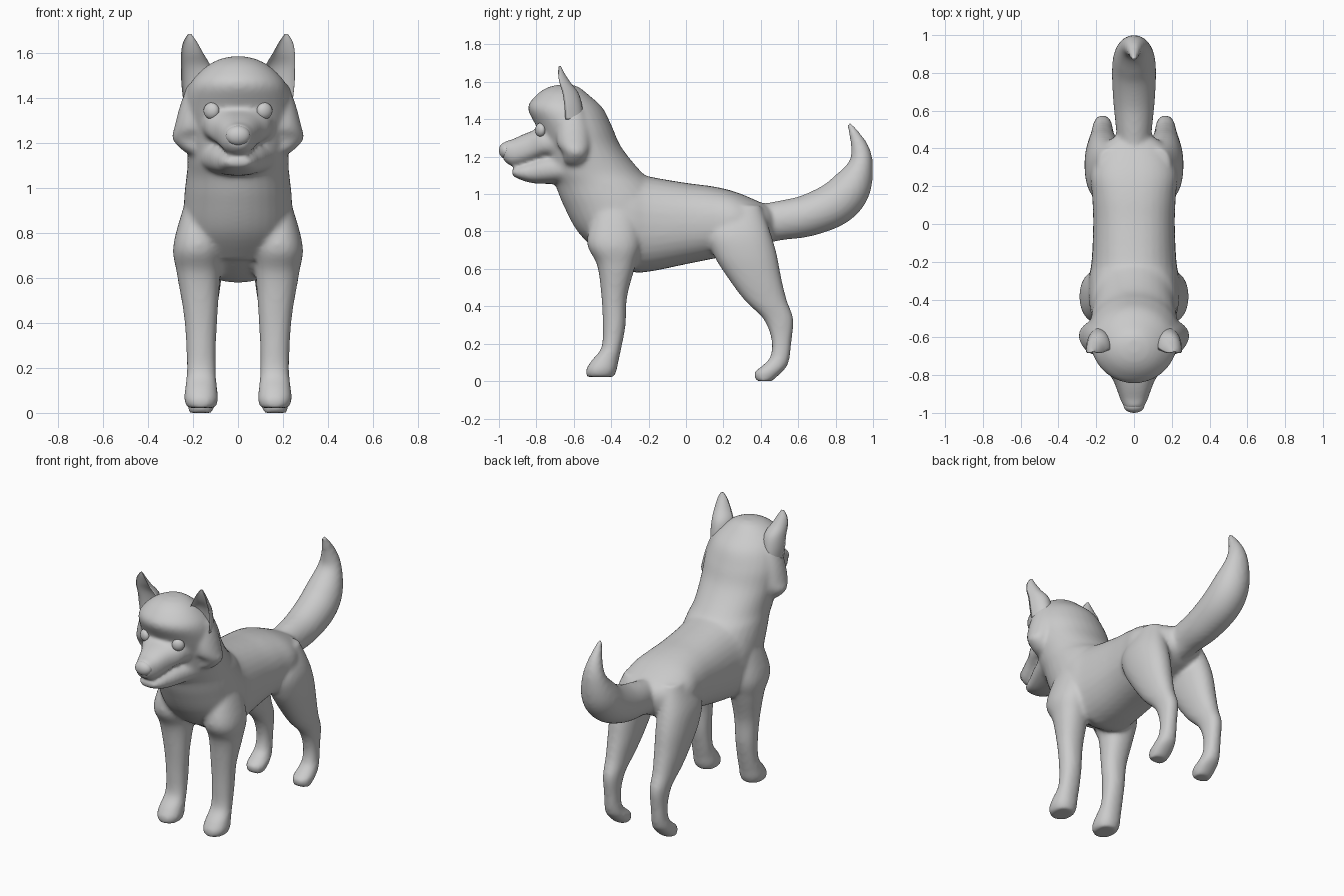
import bpy, bmesh, math
from mathutils import Vector

N = 32  # points per cross-section


def spline(rows, steps=5):
    """Smooth Catmull-Rom interpolation through rows of numbers."""
    out = []
    for i in range(len(rows) - 1):
        a, b, c, d = (rows[max(0, min(len(rows) - 1, i + k))] for k in (-1, 0, 1, 2))
        for s in range(steps):
            t = s / steps
            out.append([0.5 * (2*q + (r - p)*t + (2*p - 5*q + 4*r - w)*t*t
                               + (3*q - p - 3*r + w)*t**3)
                        for p, q, r, w in zip(a, b, c, d)])
    return out + [list(rows[-1])]


def loft(bm, rings, power=2.0, side=1, dish=False):
    """Skin a closed shell over rings of (centre, u radius, v radius)."""
    loops = []
    for c, u, v in rings:
        loop = []
        for k in range(N):
            a = 2 * math.pi * k / N
            cu, sv = (math.copysign(abs(f) ** (2 / power), f) for f in (math.cos(a), math.sin(a)))
            if dish and sv < 0:
                sv *= -0.45
            p = c + u * cu + v * sv
            loop.append(bm.verts.new((p.x * side, p.y, p.z)))
        loops.append(loop)
    faces = [bm.faces.new(loops[0]), bm.faces.new(loops[-1])]
    for l, m in zip(loops, loops[1:]):
        for k in range(N):
            j = (k + 1) % N
            faces.append(bm.faces.new((l[k], l[j], m[j], m[k])))
    bmesh.ops.recalc_face_normals(bm, faces=faces)


def upright(rows):
    """Rows of z, x0, x1, y0, y1: horizontal sections."""
    return [(Vector(((a + b) / 2, (c + d) / 2, z)), Vector(((b - a) / 2, 0, 0)),
             Vector((0, (d - c) / 2, 0))) for z, a, b, c, d in spline(rows)]


def lengthwise(rows):
    """Rows of y, z low, z high, half width: sections across the body."""
    return [(Vector((0, y, (a + b) / 2)), Vector((w, 0, 0)), Vector((0, 0, (b - a) / 2)))
            for y, a, b, w in spline(rows)]


def along(rows):
    """Rows of y, z, half width, radius: sections square to a bent path."""
    r = spline(rows)
    out = []
    for i, (y, z, w, h) in enumerate(r):
        p, q = r[max(i - 1, 0)], r[min(i + 1, len(r) - 1)]
        t = Vector((0, q[0] - p[0], q[1] - p[1])).normalized()
        out.append((Vector((0, y, z)), Vector((w, 0, 0)), Vector((0, -t.z, t.y)) * h))
    return out


def finish(bm, name):
    for f in bm.faces:
        f.smooth = True
    me = bpy.data.meshes.new(name)
    bm.to_mesh(me)
    bm.free()
    ob = bpy.data.objects.new(name, me)
    bpy.context.collection.objects.link(ob)
    return ob


bm = bmesh.new()

# Trunk
loft(bm, lengthwise([(-.55, .85, 1.15, .17), (-.45, .70, 1.2, .23), (-.3, .59, 1.13, .24),
                     (-.2, .585, 1.095, .225), (0, .625, 1.06, .216), (.15, .655, 1.04, .222),
                     (.27, .68, 1.01, .23), (.4, .72, .955, .18), (.47, .77, .92, .09)]), 2.3)

# Chest, neck and skull
loft(bm, upright([(.68, -.17, .17, -.46, -.2), (.8, -.235, .235, -.58, -.1),
                  (.95, -.24, .24, -.66, -.1), (1.05, -.23, .23, -.70, -.16),
                  (1.12, -.225, .225, -.74, -.24), (1.25, -.235, .235, -.76, -.345),
                  (1.36, -.24, .24, -.80, -.395), (1.46, -.215, .215, -.845, -.445),
                  (1.53, -.155, .155, -.80, -.52), (1.57, -.09, .09, -.74, -.57),
                  (1.585, -.03, .03, -.68, -.61)]))

# Upper muzzle, overhanging the lower jaw so the mouth line shows
loft(bm, lengthwise([(-.68, 1.19, 1.36, .17), (-.77, 1.19, 1.355, .145), (-.83, 1.17, 1.335, .11),
                     (-.88, 1.155, 1.315, .09), (-.93, 1.15, 1.292, .072),
                     (-.965, 1.17, 1.283, .055), (-.98, 1.19, 1.27, .04)]), 2.4)
loft(bm, lengthwise([(-.66, 1.055, 1.22, .17), (-.77, 1.055, 1.2, .125), (-.83, 1.06, 1.175, .098),
                     (-.88, 1.075, 1.155, .08), (-.915, 1.09, 1.14, .06),
                     (-.93, 1.10, 1.13, .04)]), 2.4)

# Tail
loft(bm, along([(.34, .85, .08, .09), (.42, .845, .088, .105), (.5, .858, .095, .105),
                (.65, .885, .11, .112), (.80, .95, .117, .118), (.885, 1.04, .108, .107),
                (.935, 1.16, .075, .066), (.925, 1.26, .045, .045), (.87, 1.38, .012, .012)]))

for s in (1, -1):
    # Front leg
    loft(bm, upright([(.97, .09, .225, -.47, -.27), (.75, .07, .287, -.53, -.24),
                      (.62, .078, .272, -.475, -.27), (.45, .09, .243, -.452, -.315),
                      (.30, .098, .23, -.445, -.323), (.18, .098, .228, -.452, -.345),
                      (.11, .093, .235, -.505, -.36), (.06, .088, .24, -.535, -.37),
                      (.022, .10, .225, -.53, -.385)]), 2.2, s)
    # Hind leg
    loft(bm, upright([(.94, .06, .19, .22, .4), (.80, .06, .25, .12, .45),
                      (.68, .065, .262, .145, .485), (.55, .08, .252, .225, .51),
                      (.43, .1, .235, .315, .54), (.33, .113, .22, .415, .575),
                      (.22, .12, .213, .457, .565), (.13, .118, .216, .45, .555),
                      (.08, .108, .224, .405, .54), (.045, .103, .227, .365, .51),
                      (0, .113, .217, .375, .46)]), 2.2, s)
    # Cheek ruff
    loft(bm, upright([(1.46, .13, .225, -.67, -.55), (1.36, .13, .26, -.69, -.52),
                      (1.27, .13, .283, -.69, -.51), (1.22, .13, .293, -.66, -.52),
                      (1.17, .13, .25, -.65, -.53), (1.14, .13, .2, -.62, -.55)]), 2, s)

# Fuse everything into one smooth skin
body = finish(bm, "dog_body")
m = body.modifiers.new("fuse", 'REMESH')
m.mode = 'VOXEL'
m.voxel_size = .012
m.use_smooth_shade = True
m = body.modifiers.new("soften", 'SMOOTH')
m.factor = .5
m.iterations = 9

for s, label in ((1, "left"), (-1, "right")):
    # Dished ear
    bm = bmesh.new()
    loft(bm, upright([(1.40, .14, .245, -.74, -.55), (1.47, .12, .252, -.745, -.555),
                      (1.54, .122, .253, -.745, -.575), (1.60, .155, .253, -.735, -.62),
                      (1.65, .183, .243, -.715, -.652), (1.685, .208, .222, -.69, -.67)]),
         2, s, True)
    finish(bm, label + "_ear")
    # Eye
    bpy.ops.mesh.primitive_uv_sphere_add(segments=24, ring_count=14, radius=.037,
                                         location=(s * .118, -.778, 1.343),
                                         rotation=(0, 0, s * .45))
    eye = bpy.context.object
    eye.name = label + "_eye"
    eye.scale.y = .7
    bpy.ops.object.shade_smooth()

# Nose
bpy.ops.mesh.primitive_uv_sphere_add(segments=24, ring_count=14, radius=1, location=(0, -.962, 1.233))
nose = bpy.context.object
nose.name = "nose"
nose.scale = (.055, .038, .045)
bpy.ops.object.shade_smooth()
